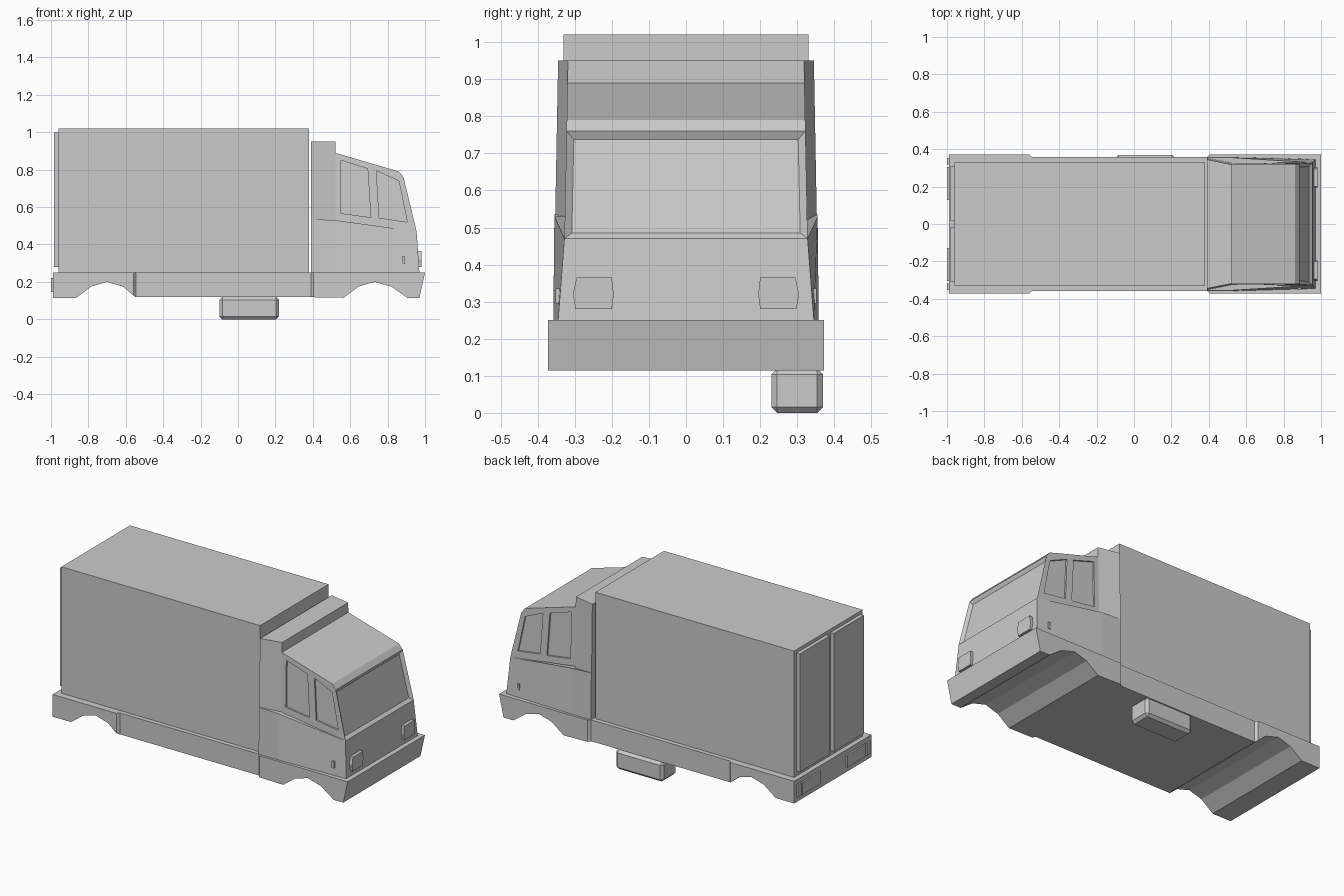
import bpy, bmesh
from mathutils import Vector

if "Cube" in bpy.data.objects:
    bpy.data.objects.remove(bpy.data.objects["Cube"])


def loft(name, ring_a, ring_b):
    """Closed solid joining two matching rings of points."""
    n = len(ring_a)
    bm = bmesh.new()
    a = [bm.verts.new(p) for p in ring_a]
    b = [bm.verts.new(p) for p in ring_b]
    bm.faces.new(a)
    bm.faces.new(b)
    for i in range(n):
        j = (i + 1) % n
        bm.faces.new((a[i], a[j], b[j], b[i]))
    bmesh.ops.recalc_face_normals(bm, faces=bm.faces[:])
    me = bpy.data.meshes.new(name)
    bm.to_mesh(me)
    bm.free()
    ob = bpy.data.objects.new(name, me)
    bpy.context.collection.objects.link(ob)
    return ob


def side_prism(name, profile, y0, y1):
    """Side profile (x, z) spanned between two y values or y functions."""
    f0 = y0 if callable(y0) else lambda z: y0
    f1 = y1 if callable(y1) else lambda z: y1
    return loft(name, [(x, f0(z), z) for x, z in profile],
                [(x, f1(z), z) for x, z in profile])


def box(name, x, y, z):
    return side_prism(name, [(x[0], z[0]), (x[1], z[0]), (x[1], z[1]), (x[0], z[1])], *y)


def x_rect(x, y, z0, z1):
    return [(x, -y, z0), (x, y, z0), (x, y, z1), (x, -y, z1)]


# Cargo box and chassis
box("cargo_box", (-0.96, 0.38), (-0.33, 0.33), (0.25, 1.02))
box("chassis_middle", (-0.55, 0.40), (-0.357, 0.357), (0.12, 0.25))

# Skirts with full-width wheel arches
side_prism("rear_skirt", [(-0.56, 0.25), (-0.99, 0.25), (-0.99, 0.115), (-0.865, 0.115),
                          (-0.785, 0.175), (-0.70, 0.20), (-0.615, 0.175), (-0.56, 0.128)],
           -0.372, 0.372)
loft("rear_skirt_end", x_rect(-0.56, 0.372, 0.128, 0.25), x_rect(-0.545, 0.357, 0.118, 0.25))
side_prism("front_skirt", [(0.405, 0.25), (0.405, 0.118), (0.565, 0.115), (0.645, 0.175),
                           (0.73, 0.20), (0.82, 0.175), (0.905, 0.115), (0.97, 0.115), (1.0, 0.25)],
           -0.372, 0.372)
loft("front_skirt_end", x_rect(0.405, 0.372, 0.118, 0.25), x_rect(0.39, 0.357, 0.118, 0.25))


# Lower cab, tapering to the nose
def cab_ring(points):
    return [(x, -y, z) for x, y, z in points] + [(x, y, z) for x, y, z in reversed(points)]


loft("cab_lower",
     cab_ring([(0.39, 0.358, 0.25), (0.52, 0.358, 0.25), (0.97, 0.345, 0.25)]),
     cab_ring([(0.39, 0.355, 0.535), (0.52, 0.355, 0.53), (0.955, 0.328, 0.47)]))


# Rear cab pillar with the raised roof step
def wall(z):
    return 0.328 - 0.02 * (z - 0.47)


loft("cab_pillar",
     [(0.39, -0.353, 0.52), (0.39, 0.353, 0.52), (0.39, 0.345, 0.95), (0.39, -0.345, 0.95)],
     [(0.52, -wall(0.52), 0.52), (0.52, wall(0.52), 0.52),
      (0.52, wall(0.95), 0.95), (0.52, -wall(0.95), 0.95)])

# Upper cab with recessed windscreen
cab = side_prism("cab_upper", [(0.52, 0.53), (0.52, 0.89), (0.86, 0.79), (0.885, 0.76), (0.955, 0.47)],
                 lambda z: -wall(z), wall)
bm = bmesh.new()
bm.from_mesh(cab.data)
screen = [f for f in bm.faces if f.normal.x > 0.9]
bmesh.ops.inset_individual(bm, faces=screen, thickness=0.028, depth=0)
inward = Vector(screen[0].normal) * -0.015
bmesh.ops.translate(bm, verts=screen[0].verts[:], vec=inward)
bm.to_mesh(cab.data)
bm.free()

# Recessed side windows
windows = {
    "rear_window": [(0.55, 0.85), (0.693, 0.805), (0.71, 0.545), (0.55, 0.567)],
    "front_window": [(0.74, 0.793), (0.86, 0.74), (0.905, 0.52), (0.755, 0.542)],
}
for name, outline in windows.items():
    for s in (-1, 1):
        cutter = side_prism(name + "_cutter", outline,
                            lambda z: s * (wall(z) - 0.01), s * 0.4)
        cutter.hide_render = True
        cutter.hide_viewport = True
        mod = cab.modifiers.new(name, "BOOLEAN")
        mod.operation = "DIFFERENCE"
        mod.solver = "EXACT"
        mod.object = cutter

# Parts repeated on both sides
lamp = [(0.20, 0.365), (0.295, 0.365), (0.305, 0.32), (0.298, 0.28), (0.20, 0.28), (0.195, 0.32)]
for s, side in ((-1, "right"), (1, "left")):
    loft(side + "_headlight", [(0.95, s * y, z) for y, z in lamp],
         [(0.982, s * y, z) for y, z in lamp])
    box(side + "_side_marker", (0.878, 0.893), (s * 0.335, s * 0.352), (0.295, 0.335))
    box(side + "_rear_door", (-0.983, -0.95), (s * 0.02, s * 0.308), (0.28, 1.0))
    box(side + "_tail_light", (-1.0, -0.98), (s * 0.128, s * 0.305), (0.147, 0.22))
    box(side + "_turn_light", (-1.0, -0.98), (s * 0.318, s * 0.352), (0.147, 0.22))

# Fuel tank under the left side, chamfered all round
tank = box("fuel_tank", (-0.10, 0.22), (0.23, 0.37), (0.0, 0.12))
bev = tank.modifiers.new("chamfer", "BEVEL")
bev.width = 0.016
bev.segments = 1
